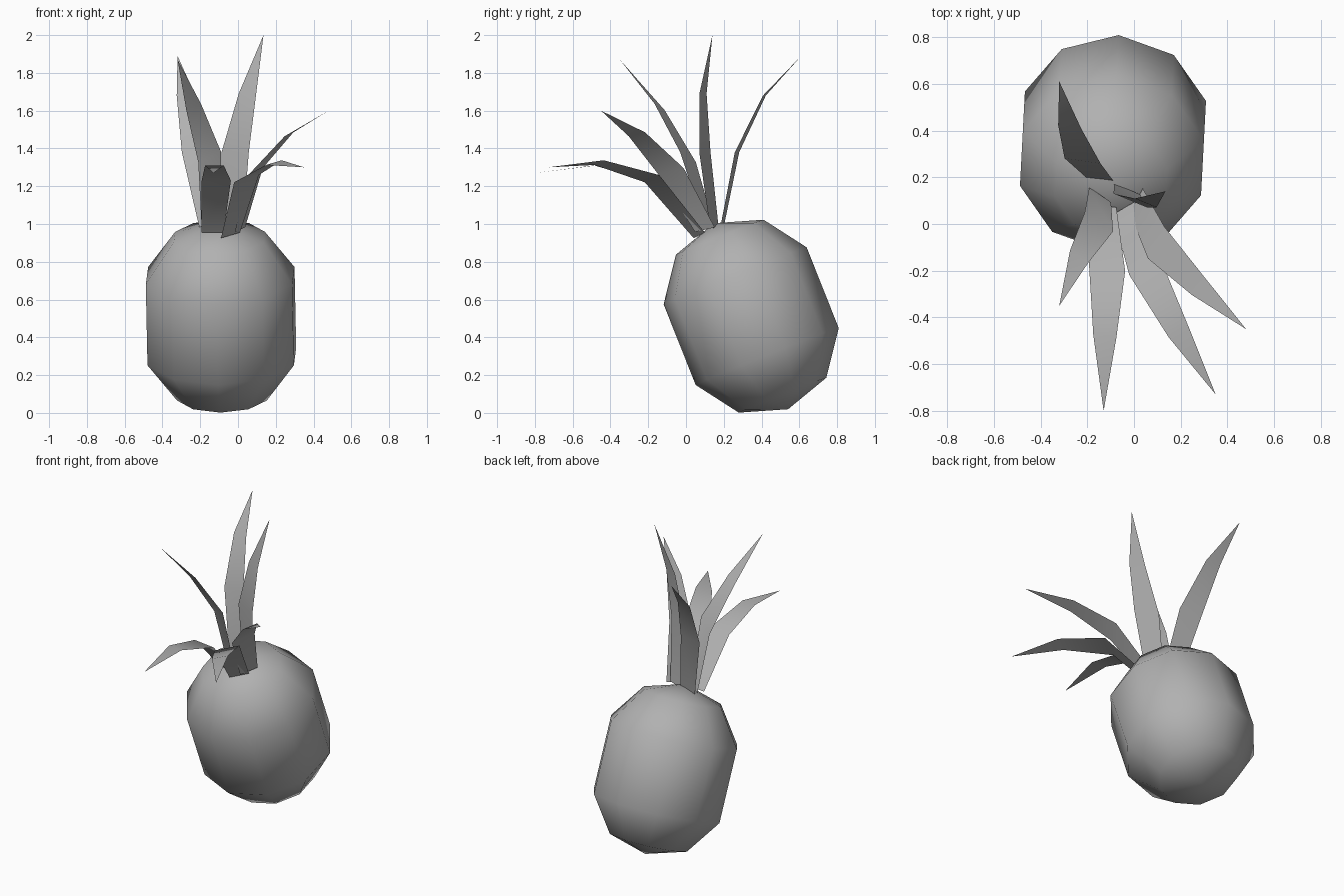
import bpy, bmesh, math
from mathutils import Vector

if "Cube" in bpy.data.objects:
    bpy.data.objects.remove(bpy.data.objects["Cube"])

grey = bpy.data.materials.new("dark_grey")
grey.diffuse_color = (.44, .44, .44, 1)
grey.use_nodes = True
grey.node_tree.nodes["Principled BSDF"].inputs["Base Color"].default_value = grey.diffuse_color


def make_object(name, bm):
    mesh = bpy.data.meshes.new(name)
    for f in bm.faces:
        f.smooth = True
    bm.to_mesh(mesh)
    bm.free()
    mesh.materials.append(grey)
    obj = bpy.data.objects.new(name, mesh)
    bpy.context.collection.objects.link(obj)
    return obj


# Fruit body: ten-sided lathe, tilted forward
profile = [(0, -.53), (.25, -.45), (.408, -.23), (.408, .23), (.25, .45), (0, .53)]
bm = bmesh.new()
verts = [bm.verts.new((0, r, z)) for r, z in profile]
edges = [bm.edges.new(pair) for pair in zip(verts, verts[1:])]
bmesh.ops.spin(bm, geom=verts + edges, cent=(0, 0, 0), axis=(0, 0, 1),
               angle=math.tau, steps=10, use_duplicate=False)
bmesh.ops.remove_doubles(bm, verts=bm.verts, dist=.001)
bmesh.ops.recalc_face_normals(bm, faces=bm.faces)
body = make_object("fruit_body", bm)
body.location = (-.09, .345, .512)
body.rotation_euler = (math.radians(21.7), 0, math.radians(-3))


# Crown leaf: a pointed strip along a bent centre line
def leaf(name, path, side):
    side = Vector(side).normalized()
    bm = bmesh.new()
    rows = []
    for p, half in zip(path, (.06, .078, .05)):
        rows.append([bm.verts.new(Vector(p) + side * s * half) for s in (-1, 1)])
    for (a, b), (c, d) in zip(rows, rows[1:]):
        bm.faces.new((a, b, d, c))
    bm.faces.new((*rows[-1], bm.verts.new(path[-1])))
    make_object(name, bm)


leaf("leaf_back", [(-.145, .19, .98), (-.22, .27, 1.38), (-.275, .415, 1.68),
                   (-.32, .61, 1.89)], (1, -.15, 0))
leaf("leaf_upright", [(-.03, .15, .98), (-.015, .10, 1.38), (.05, .09, 1.69),
                      (.135, .14, 2.0)], (.92, -.38, 0))
leaf("leaf_right", [(.01, .10, .97), (.095, -.08, 1.28), (.27, -.26, 1.475),
                    (.48, -.45, 1.60)], (.45, .85, .2))
leaf("leaf_front_right", [(-.04, .07, .94), (.045, -.18, 1.24), (.19, -.46, 1.325),
                          (.35, -.73, 1.30)], (.85, .5, .25))
leaf("leaf_front", [(-.135, .08, .955), (-.115, -.19, 1.23), (-.125, -.48, 1.31),
                    (-.13, -.80, 1.27)], (1, -.15, 0))
leaf("leaf_left", [(-.145, .125, .985), (-.15, .01, 1.355), (-.235, -.14, 1.62),
                   (-.32, -.35, 1.87)], (.8, -.55, .35))
